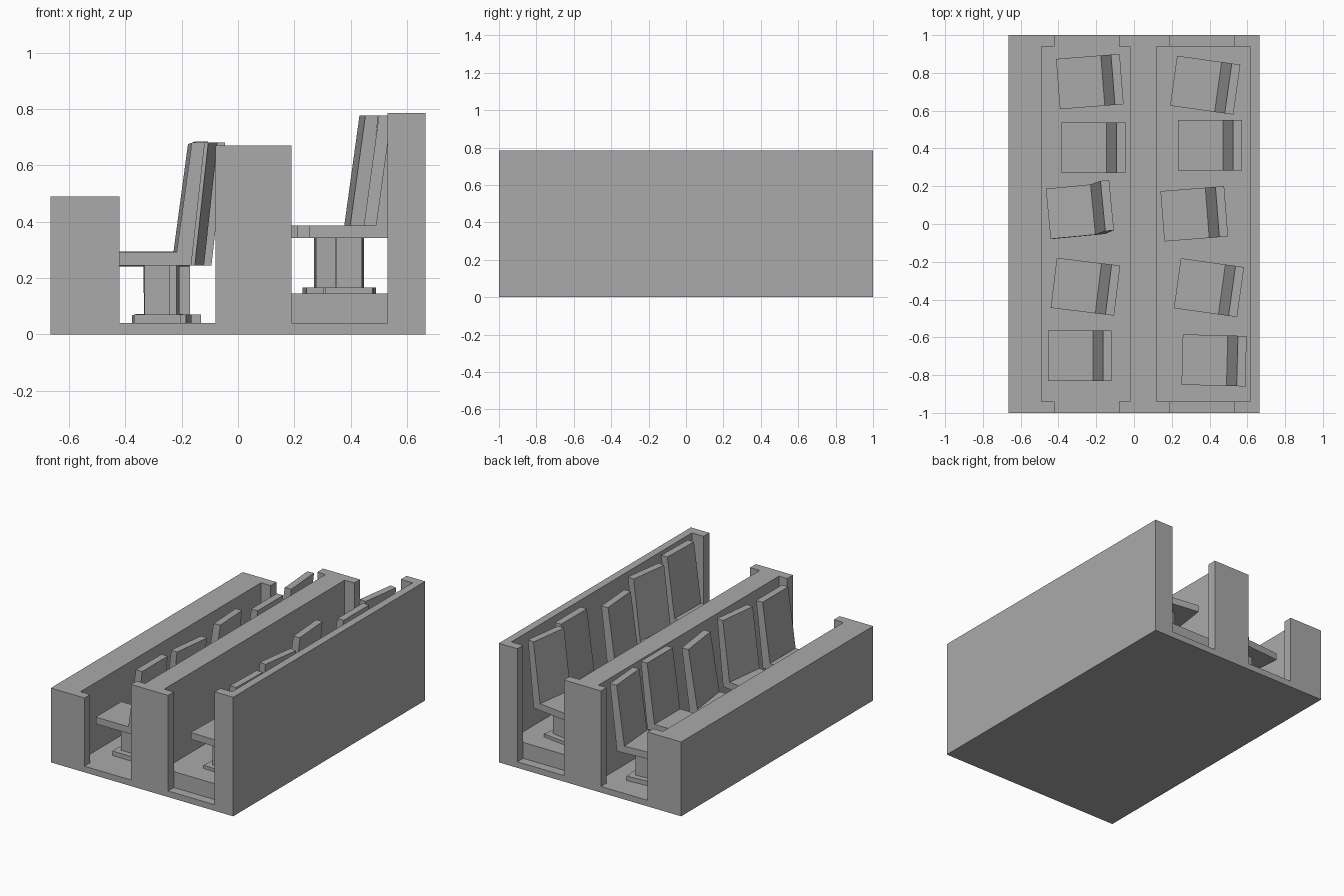
import bpy
import bmesh
import math
from mathutils import Matrix, Vector

cube = bpy.data.objects.get("Cube")
if cube:
    bpy.data.objects.remove(cube, do_unlink=True)

# Single plain grey
grey = bpy.data.materials.new("plain_grey")
grey.use_nodes = True
colour = (0.4, 0.4, 0.4, 1)
grey.diffuse_color = colour
grey.node_tree.nodes["Principled BSDF"].inputs["Base Color"].default_value = colour


def add_prism(bm, outline, offset):
    """Extrude a flat outline of 3D points along offset."""
    face = bm.faces.new([bm.verts.new(p) for p in outline])
    result = bmesh.ops.extrude_face_region(bm, geom=[face], use_keep_orig=True)
    verts = [g for g in result["geom"] if isinstance(g, bmesh.types.BMVert)]
    bmesh.ops.translate(bm, verts=verts, vec=Vector(offset))


def add_box(bm, x0, x1, y0, y1, z0, z1):
    add_prism(bm, [(x0, y0, z0), (x1, y0, z0), (x1, y1, z0), (x0, y1, z0)],
              (0, 0, z1 - z0))


def finish(bm, name):
    bmesh.ops.recalc_face_normals(bm, faces=bm.faces)
    mesh = bpy.data.meshes.new(name)
    bm.to_mesh(mesh)
    bm.free()
    mesh.materials.append(grey)
    obj = bpy.data.objects.new(name, mesh)
    bpy.context.collection.objects.link(obj)
    return obj


FLOOR = 0.04
LIP_Y = 0.94
HALF_X = 0.665

# Floor slab and raised floor of the upper aisle
bm = bmesh.new()
add_box(bm, -HALF_X, HALF_X, -1, 1, 0, FLOOR)
finish(bm, "floor")
bm = bmesh.new()
add_box(bm, 0.12, 0.615, -LIP_Y, LIP_Y, FLOOR, 0.145)
finish(bm, "raised_floor")


# Long walls, with lips that narrow the aisle openings at both ends
def wall(name, left_lip, left, right, right_lip, top):
    side = [(right_lip, -1), (right_lip, -LIP_Y), (right, -LIP_Y),
            (right, LIP_Y), (right_lip, LIP_Y), (right_lip, 1)]
    other = [(left_lip, 1), (left_lip, LIP_Y), (left, LIP_Y),
             (left, -LIP_Y), (left_lip, -LIP_Y), (left_lip, -1)]
    outline = []
    for p in side + other:
        if p not in outline and not (abs(p[1]) == LIP_Y and abs(p[0]) == HALF_X):
            outline.append(p)
    bm = bmesh.new()
    add_prism(bm, [(x, y, FLOOR) for x, y in outline], (0, 0, top - FLOOR))
    finish(bm, name)


wall("low_wall", -HALF_X, -HALF_X, -0.49, -0.42, 0.49)
wall("middle_wall", -0.08, -0.02, 0.12, 0.19, 0.67)
wall("high_wall", 0.53, 0.615, HALF_X, HALF_X, 0.785)


# Seat: L-shaped pan and leaning back on a square pedestal
def seat(name, x, y, z, turn, shift=0, roll=0):
    length, half_width = 0.338, 0.1335
    profile = [(0, 0.245), (0.29, 0.245), (length, 0.68),
               (0.292, 0.68), (0.238, 0.29), (0, 0.29)]
    bm = bmesh.new()
    add_prism(bm, [(px - length / 2, -half_width, pz) for px, pz in profile],
              (0, 2 * half_width, 0))
    add_box(bm, shift - 0.045, shift + 0.045, -0.045, 0.045, 0.07, 0.245)
    add_box(bm, shift - 0.083, shift + 0.083, -0.083, 0.083, FLOOR, 0.07)
    obj = finish(bm, name)
    obj.matrix_world = (Matrix.Translation((x, y, z))
                        @ Matrix.Rotation(math.radians(turn), 4, "Z")
                        @ Matrix.Rotation(math.radians(roll), 4, "X"))


# Lower row, then upper row: x, y, turn, pedestal shift, roll
lower = [(-0.287, -0.697, 0, 0, 0), (-0.257, -0.332, -7, 0, 0),
         (-0.285, 0.06, 5.5, 0, -2), (-0.215, 0.403, 0, 0, 0),
         (-0.234, 0.754, 4.5, 0, 0)]
upper = [(0.424, -0.722, -1.5, -0.028, 0), (0.397, -0.337, -8, 0, 0),
         (0.319, 0.054, 4.5, 0, 0), (0.402, 0.417, 0, 0, 0),
         (0.377, 0.735, -8, 0, 0)]
for row, lift, places in (("lower", 0, lower), ("upper", 0.096, upper)):
    for i, (x, y, turn, shift, roll) in enumerate(places):
        seat(f"{row}_seat_{i + 1}", x, y, lift, turn, shift, roll)
